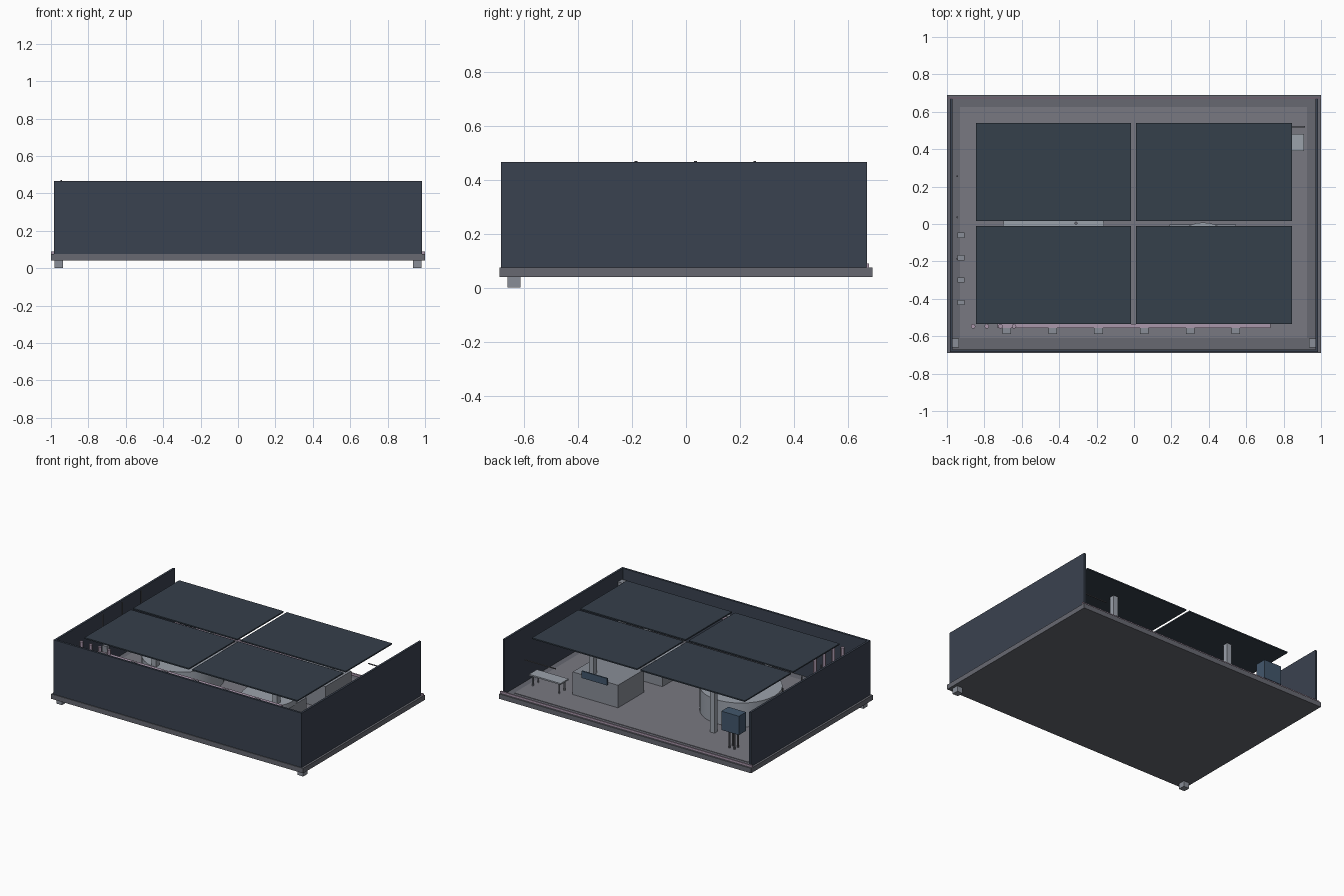
import bpy

def mat(name, c):
    m = bpy.data.materials.new(name)
    m.diffuse_color = (*c, 1)
    return m

NAVY = mat("navy", (0.042, 0.054, 0.080))
BLUE = mat("slate_blue", (0.036, 0.050, 0.070))
SIGN = mat("sign_blue", (0.055, 0.095, 0.15))
SLAB = mat("dark_grey", (0.135, 0.140, 0.165))
FLOOR = mat("floor_grey", (0.19, 0.19, 0.22))
BODY = mat("mid_grey", (0.25, 0.27, 0.31))
PALE = mat("pale_grey", (0.33, 0.36, 0.41))
PINK = mat("dusty_pink", (0.40, 0.31, 0.41))

def box(name, x0, x1, y0, y1, z0, z1, m=BODY):
    bpy.ops.mesh.primitive_cube_add(size=1, location=((x0 + x1) / 2, (y0 + y1) / 2, (z0 + z1) / 2))
    o = bpy.context.object
    o.name = name
    o.scale = (x1 - x0, y1 - y0, z1 - z0)
    bpy.ops.object.transform_apply(location=False, rotation=False, scale=True)
    o.data.materials.append(m)
    return o

def cyl(name, x, y, z0, z1, r, n=32, m=BODY):
    bpy.ops.mesh.primitive_cylinder_add(vertices=n, radius=r, depth=z1 - z0, location=(x, y, (z0 + z1) / 2))
    o = bpy.context.object
    o.name = name
    bpy.ops.object.shade_smooth_by_angle()
    o.data.materials.append(m)
    return o

F = 0.075  # floor level

# base slab, inset floor and rear curb
box("base_slab", -1, 1, -0.69, 0.69, 0.04, F, SLAB)
box("inset_floor", -0.93, 0.925, -0.61, 0.625, 0.07, F + 0.003, FLOOR)
box("rear_curb", -1, 1, 0.668, 0.678, F, 0.09, PINK)

# walls, back left open
box("front_wall", -0.985, 0.985, -0.685, -0.67, F, 0.465, NAVY)
for s, n in ((-1, "left"), (1, "right")):
    a, b = sorted((s * 0.97, s * 0.985))
    box(n + "_wall", a, b, -0.672, 0.67, F, 0.465, NAVY)
    # front corner posts that reach down as feet
    a, b = sorted((s * 0.935, s * 0.98))
    box(n + "_corner_post", a, b, -0.66, -0.612, 0, 0.39)

# ceiling panels and columns
for x0, x1 in ((-0.845, -0.015), (0.01, 0.845)):
    for y0, y1 in ((-0.535, -0.01), (0.015, 0.54)):
        box("ceiling_panel", x0, x1, y0, y1, 0.453, 0.462, BLUE)
for x in (-0.48, 0.48):
    for y in (-0.25, 0.37):
        box("column", x - 0.018, x + 0.018, y - 0.018, y + 0.018, F, 0.4615, PALE)

# round platform with a small pin
cyl("round_platform", -0.43, -0.01, F, 0.25, 0.27, 32, PALE)
cyl("platform_pin", -0.31, 0.005, 0.25, 0.30, 0.008, 12, SLAB)

# square plinth with round top
box("plinth", 0.19, 0.545, -0.355, -0.004, F, 0.20)
cyl("plinth_top", 0.37, -0.175, 0.20, 0.24, 0.183, 32, PALE)

# counter with screen
box("counter", 0.24, 0.60, 0.135, 0.428, F, 0.24)
box("counter_screen", 0.32, 0.52, 0.43, 0.44, 0.222, 0.272, SIGN)

# bench with rail
box("bench_top", 0.66, 0.91, 0.39, 0.48, 0.15, 0.16, PALE)
for x in (0.68, 0.89):
    for y in (0.405, 0.465):
        cyl("bench_leg", x, y, F, 0.151, 0.006, 8)
box("bench_rail", 0.67, 0.915, 0.517, 0.523, 0.275, 0.281, SLAB)

# cabinet on legs
box("cabinet", -0.795, -0.655, 0.455, 0.535, 0.20, 0.335, SIGN)
for x in (-0.745, -0.705):
    for y in (0.475, 0.515):
        cyl("cabinet_leg", x, y, F, 0.20, 0.007, 8, SLAB)

# front rail with lamp blocks and standing rods
box("front_rail", -0.73, 0.73, -0.557, -0.535, 0.385, 0.40, PINK)
for i in range(6):
    x = -0.68 + i * 0.245
    box("rail_block", x - 0.023, x + 0.023, -0.588, -0.555, 0.375, 0.405)
for i in range(4):
    cyl("standing_rod", -0.86 + i * 0.073, -0.547, F, 0.435, 0.012, 12, PINK)

# left wall blocks and wall rods
for i in range(4):
    y = -0.42 + i * 0.12
    box("wall_block", -0.943, -0.905, y - 0.014, y + 0.014, 0.20, 0.25)
for y in (-0.185, 0.035, 0.255):
    cyl("wall_rod", -0.945, y, 0.30, 0.47, 0.005, 8, SLAB)
